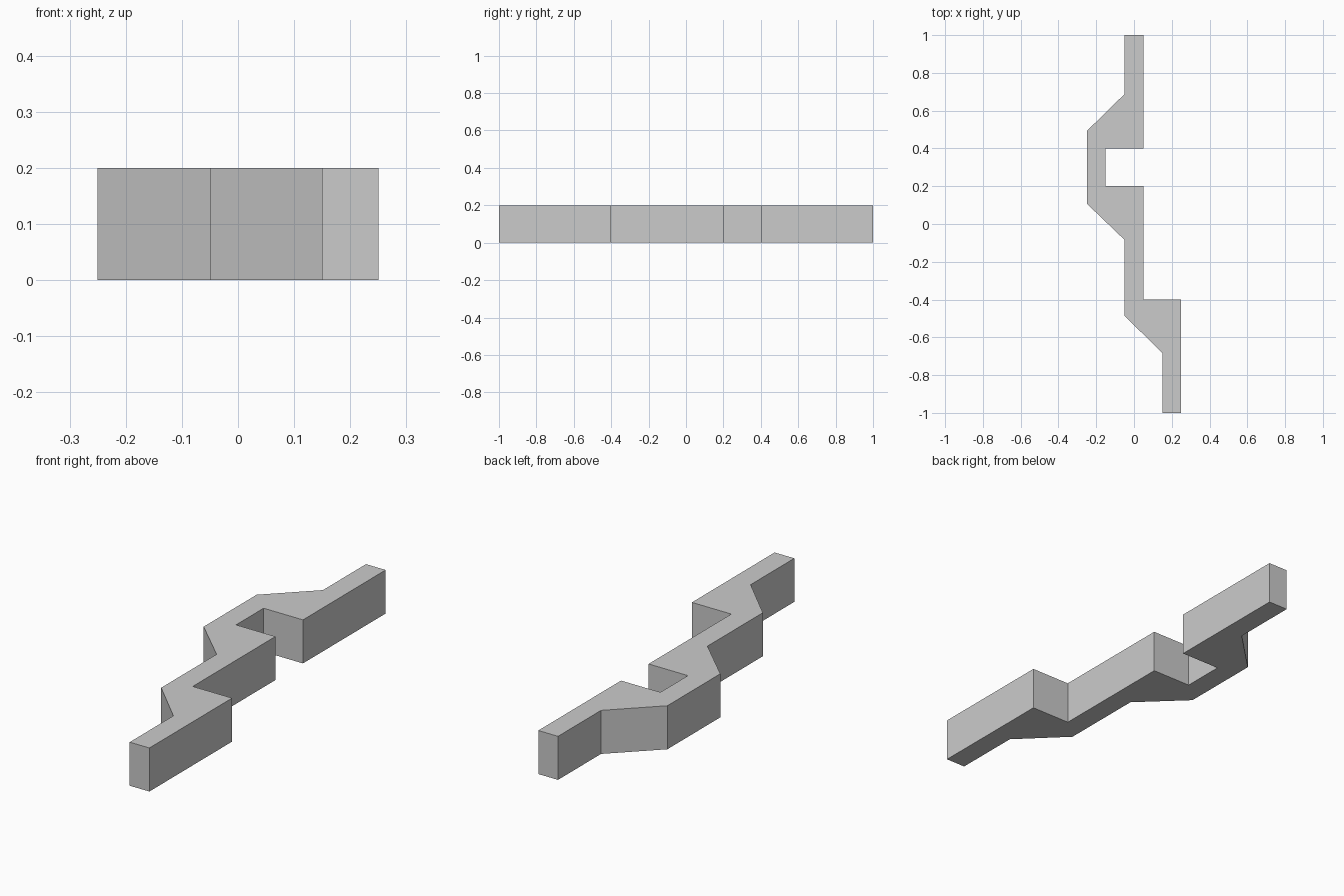
import bpy, bmesh

if "Cube" in bpy.data.objects:
    bpy.data.objects.remove(bpy.data.objects["Cube"])

HEIGHT = 0.2

# Plan outline of the stepped wall, counter-clockwise seen from above
outline = [
    (-0.05, 1.0), (-0.05, 0.688), (-0.25, 0.492), (-0.25, 0.108),
    (-0.05, -0.084), (-0.05, -0.486), (0.15, -0.683), (0.15, -1.0),
    (0.25, -1.0), (0.25, -0.4), (0.05, -0.4), (0.05, 0.2),
    (-0.15, 0.2), (-0.15, 0.4), (0.05, 0.4), (0.05, 1.0),
]

# Extrude the outline into a solid
bm = bmesh.new()
base = bm.faces.new([bm.verts.new((x, y, 0)) for x, y in outline])
ext = bmesh.ops.extrude_face_region(bm, geom=[base], use_keep_orig=True)
top = [v for v in ext["geom"] if isinstance(v, bmesh.types.BMVert)]
bmesh.ops.translate(bm, verts=top, vec=(0, 0, HEIGHT))
bmesh.ops.recalc_face_normals(bm, faces=bm.faces[:])

mesh = bpy.data.meshes.new("zigzag_wall")
bm.to_mesh(mesh)
bm.free()
wall = bpy.data.objects.new("zigzag_wall", mesh)
bpy.context.collection.objects.link(wall)
